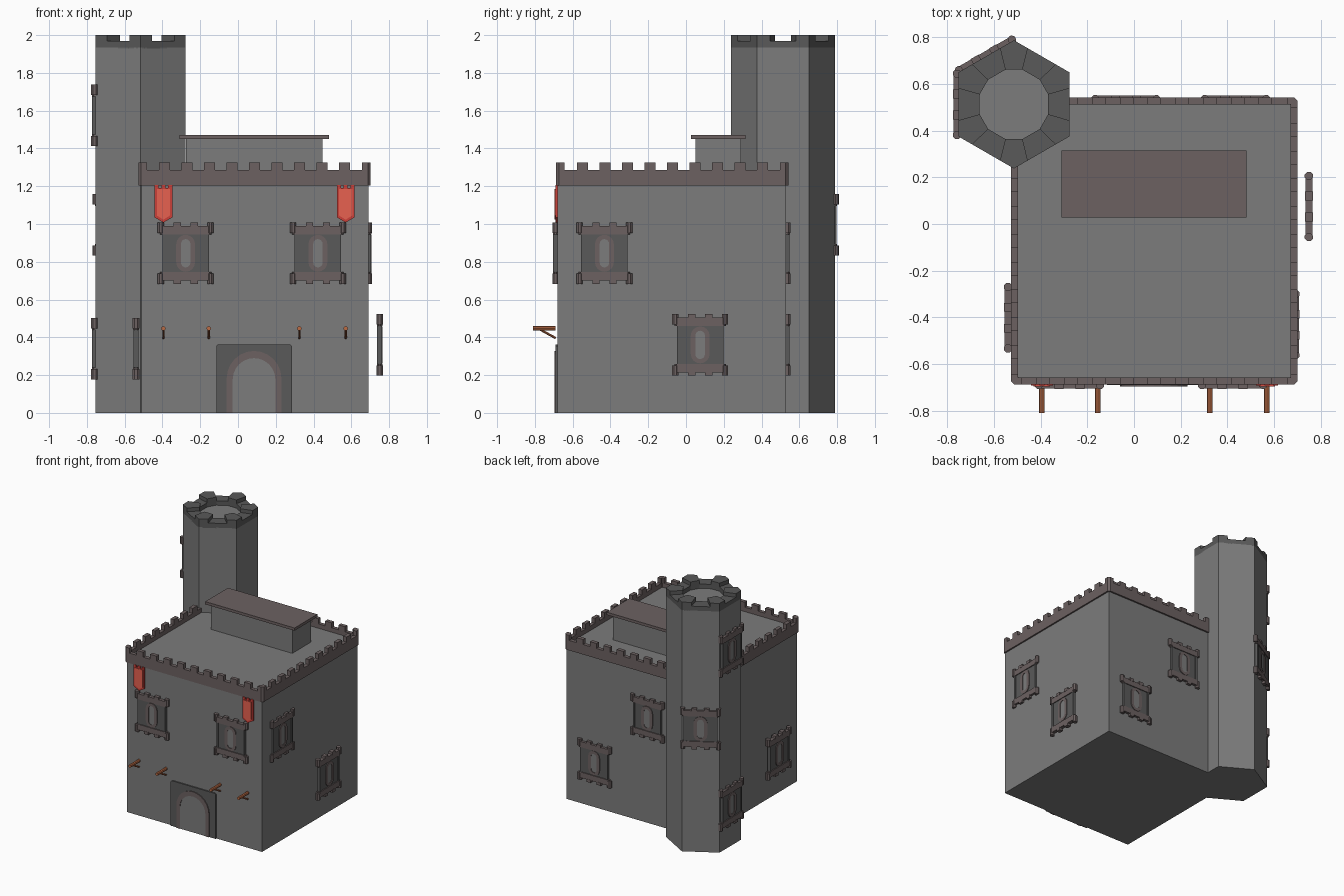
import bpy, bmesh
from math import pi, sin, cos, radians
from mathutils import Matrix, Vector

if "Cube" in bpy.data.objects:
    bpy.data.objects.remove(bpy.data.objects["Cube"])


def mat(name, r, g, b):
    m = bpy.data.materials.new(name)
    m.diffuse_color = (r, g, b, 1)
    m.use_nodes = True
    m.node_tree.nodes["Principled BSDF"].inputs["Base Color"].default_value = m.diffuse_color
    return m


STONE = mat("stone", .2, .2, .2)
DARK = mat("dark_stone", .1, .1, .1)
TRIM = mat("trim", .15, .12, .12)
RED = mat("red", .6, .05, .04)
LIGHT_RED = mat("light_red", .8, .12, .08)
WOOD = mat("wood", .5, .15, .06)


def finish(name, bm, material, matrix=None):
    bmesh.ops.recalc_face_normals(bm, faces=bm.faces)
    me = bpy.data.meshes.new(name)
    bm.to_mesh(me)
    bm.free()
    me.materials.append(material)
    ob = bpy.data.objects.new(name, me)
    if matrix:
        ob.matrix_world = matrix
    bpy.context.collection.objects.link(ob)
    return ob


def box(bm, x0, x1, y0, y1, z0, z1):
    m = Matrix.Translation(((x0 + x1) / 2, (y0 + y1) / 2, (z0 + z1) / 2)) @ Matrix.Diagonal((x1 - x0, y1 - y0, z1 - z0, 1))
    bmesh.ops.create_cube(bm, size=1, matrix=m)


def prism(bm, pts, lo, hi, axis="z"):
    """Extrude a 2D outline along z (xy outline) or y (xz outline)."""
    p3 = (lambda p, h: (p[0], p[1], h)) if axis == "z" else (lambda p, h: (p[0], h, p[1]))
    a = [bm.verts.new(p3(p, lo)) for p in pts]
    b = [bm.verts.new(p3(p, hi)) for p in pts]
    bm.faces.new(a)
    bm.faces.new(b)
    for i in range(len(pts)):
        j = (i + 1) % len(pts)
        bm.faces.new((a[i], a[j], b[j], b[i]))


def ring(bm, outer, inner, y0, y1, closed=True):
    """Frame between two matching xz outlines."""
    rows = [[bm.verts.new((p[0], y, p[1])) for p in pts]
            for pts, y in ((outer, y0), (inner, y0), (inner, y1), (outer, y1))]
    n = len(outer)
    for i in range(n if closed else n - 1):
        j = (i + 1) % n
        for k in range(4):
            r, s = rows[k], rows[(k + 1) % 4]
            bm.faces.new((r[i], r[j], s[j], s[i]))
    if not closed:
        for i in (0, n - 1):
            bm.faces.new([r[i] for r in rows])


def stadium(r, half, n=8):
    s = half - r
    return [(r * cos(pi * i / n + k * pi), r * sin(pi * i / n + k * pi) + (s if k == 0 else -s))
            for k in (0, 1) for i in range(n + 1)]


def arch(cx, r, top, n=12):
    return [(cx + r, 0)] + [(cx + r * cos(pi * i / n), top - r + r * sin(pi * i / n))
                            for i in range(n + 1)] + [(cx - r, 0)]


def chamfered(x0, x1, y0, y1, c):
    return [(x0 + c, y0), (x1 - c, y0), (x1, y0 + c), (x1, y1 - c),
            (x1 - c, y1), (x0 + c, y1), (x0, y1 - c), (x0, y0 + c)]


# Main keep
bm = bmesh.new()
box(bm, -.51, .69, -.68, .53, 0, 1.25)
finish("keep_body", bm, STONE)

# Battlement ring with teeth
X0, X1, Y0, Y1, T = -.528, .702, -.688, .543, .03
bm = bmesh.new()
outer, inner = chamfered(X0, X1, Y0, Y1, .015), chamfered(X0 + T, X1 - T, Y0 + T, Y1 - T, .004)
rows = [[bm.verts.new((*p, z)) for p in pts]
        for pts, z in ((outer, 1.205), (inner, 1.205), (inner, 1.285), (outer, 1.285))]
for i in range(8):
    for k in range(4):
        r, s, j = rows[k], rows[(k + 1) % 4], (i + 1) % 8
        bm.faces.new((r[i], r[j], s[j], s[i]))
N, W = 11, .029
for i in range(1, N - 1):
    x = X0 + .02 + (X1 - X0 - .04) * i / (N - 1)
    y = Y0 + .02 + (Y1 - Y0 - .04) * i / (N - 1)
    for e in (Y0, Y1 - T):
        box(bm, x - W, x + W, e, e + T, 1.285, 1.325)
    for e in (X0, X1 - T):
        box(bm, e, e + T, y - W, y + W, 1.285, 1.325)
for sx, cx in ((1, X0), (-1, X1)):
    for sy, cy in ((1, Y0), (-1, Y1)):
        pts = [(.015, 0), (.045, 0), (.045, T), (T, T), (T, .045), (0, .045), (0, .015)]
        prism(bm, [(cx + sx * a, cy + sy * b) for a, b in pts], 1.285, 1.325)
finish("battlement", bm, TRIM)

# Roof hut
bm = bmesh.new()
box(bm, -.275, .447, .05, .29, 1.24, 1.45)
finish("roof_hut", bm, STONE)
bm = bmesh.new()
box(bm, -.31, .483, .027, .316, 1.45, 1.472)
finish("roof_hut_cover", bm, TRIM)

# Hexagonal tower and its crown
TX, TY, TR = -.515, .513, .275
corner = [Vector((TX + TR * cos(radians(30 + 60 * i)), TY + TR * sin(radians(30 + 60 * i)))) for i in range(6)]
bm = bmesh.new()
prism(bm, corner, 0, 1.935)
finish("tower", bm, STONE)
centre = Vector((TX, TY))
inward = lambda p: centre + (p - centre).normalized() * .153
bm = bmesh.new()
for i in range(6):
    c, prev, nxt = corner[i], corner[i - 1], corner[(i + 1) % 6]
    a, b, d = c.lerp(prev, .25), c.lerp(nxt, .25), c.lerp(nxt, .75)
    prism(bm, [a, c, b, inward(b), inward(a)], 1.93, 2)
    prism(bm, [b, d, inward(d), inward(b)], 1.93, 1.97)
finish("tower_crown", bm, DARK)


# Windows, modelled facing -y around the origin
def window(x, y, z, angle):
    m = Matrix.Translation((x, y, z)) @ Matrix.Rotation(radians(angle), 4, "Z")
    bm = bmesh.new()
    box(bm, -.108, .108, -.008, .008, -.12, .12)
    for s in (-1, 1):
        box(bm, s * .115 - .008, s * .115 + .008, -.013, .013, -.11, .11)
    finish("window_panel", bm, DARK, m)
    bm = bmesh.new()
    for s in (-1, 1):
        lo, hi = sorted((s * .1, s * .145))
        prism(bm, chamfered(-.136, .136, -.015, .015, .01), lo, hi)
        for tx in (-.045, .045):
            lo, hi = sorted((s * .14, s * .163))
            box(bm, tx - .019, tx + .019, -.017, .017, lo, hi)
        for e in (-1, 1):
            lo, hi = sorted((s * .108, s * .163))
            xs = sorted((e * .115, e * .148))
            prism(bm, chamfered(*xs, -.018, .018, .01), lo, hi)
    ring(bm, stadium(.05, .098), stadium(.025, .075), -.014, .005)
    finish("window_trim", bm, TRIM, m)
    bm = bmesh.new()
    prism(bm, stadium(.026, .076), -.01, .004, "y")
    finish("window_pane", bm, STONE, m)


for args in ((-.277, -.69, .845, 0), (.423, -.69, .845, 0),
             (.692, -.432, .845, 90), (.75, .075, .36, 90),
             (-.035, .535, .845, 180), (.435, .535, .36, 180),
             (-.54, -.402, .34, -90),
             (TX - .244, TY, 1.575, -90), (TX - .244, TY, .34, -90),
             (TX - .244 * cos(pi / 3), TY + .244 * sin(pi / 3), .995, 210)):
    window(*args)

# Door
bm = bmesh.new()
prism(bm, [(-.115, 0), (.285, 0), (.285, .355), (.275, .363), (-.105, .363), (-.115, .355)], -.69, -.67, "y")
finish("door_surround", bm, DARK)
bm = bmesh.new()
ring(bm, arch(.085, .145, .328), arch(.085, .113, .29), -.697, -.68, closed=False)
finish("door_arch", bm, TRIM)
bm = bmesh.new()
prism(bm, arch(.085, .114, .291), -.693, -.68, "y")
finish("door", bm, STONE)

# Banners
for x in (-.395, .57):
    shape = lambda w, t, b, tip: [(x - w, t), (x + w, t), (x + w, b), (x, tip), (x - w, b)]
    bm = bmesh.new()
    prism(bm, shape(.047, 1.19, 1.035, 1.008), -.692, -.678, "y")
    for s in (-1, 0, 1):
        box(bm, x + s * .036 - .011, x + s * .036 + .011, -.692, -.68, 1.185, 1.207)
    finish("banner_border", bm, RED)
    bm = bmesh.new()
    prism(bm, shape(.035, 1.185, 1.045, 1.023), -.696, -.685, "y")
    finish("banner_cloth", bm, LIGHT_RED)

# Wooden poles with braces
def rod(bm, a, b, r):
    a, b = Vector(a), Vector(b)
    m = Matrix.Translation((a + b) / 2) @ (b - a).to_track_quat("Z", "Y").to_matrix().to_4x4()
    bmesh.ops.create_cone(bm, cap_ends=True, segments=8, radius1=r, radius2=r, depth=(b - a).length, matrix=m)


for x in (-.395, -.155, .325, .57):
    bm = bmesh.new()
    rod(bm, (x, -.81, .447), (x, -.69, .447), .012)
    rod(bm, (x, -.77, .44), (x, -.69, .396), .006)
    finish("wall_pole", bm, WOOD)
